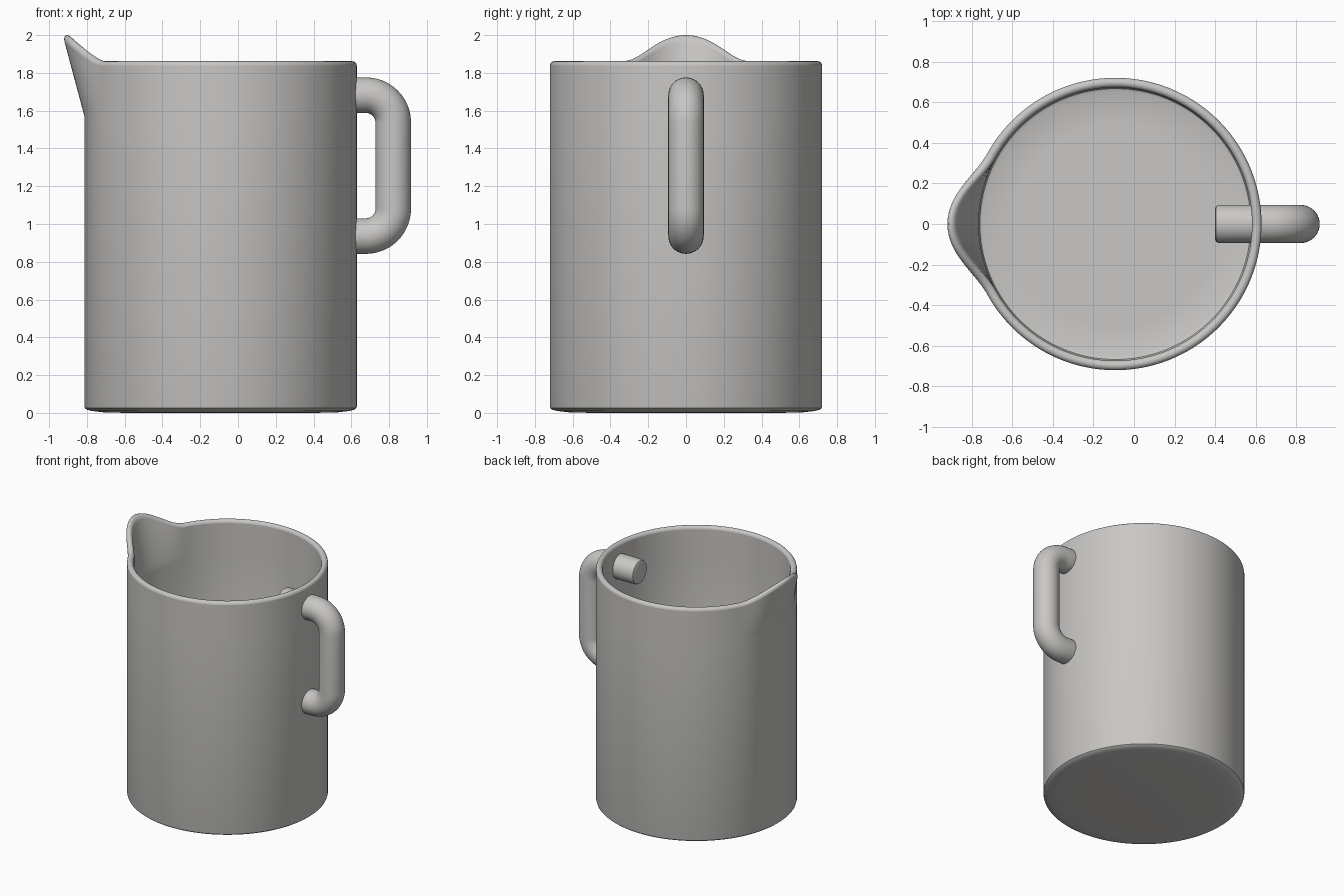
import bpy, bmesh
from math import pi, cos, sin, atan2, radians

if "Cube" in bpy.data.objects:
    bpy.data.objects.remove(bpy.data.objects["Cube"])

grey = bpy.data.materials.new("light_grey")
grey.diffuse_color = (0.58, 0.57, 0.555, 1)
grey.use_nodes = True
grey.node_tree.nodes["Principled BSDF"].inputs["Base Color"].default_value = grey.diffuse_color


def loft(name, rings):
    """Join closed rings of equal size into a capped, smooth-shaded solid."""
    bm = bmesh.new()
    loops = [[bm.verts.new(p) for p in ring] for ring in rings]
    n = len(loops[0])
    for a, b in zip(loops, loops[1:]):
        for i in range(n):
            j = (i + 1) % n
            bm.faces.new((a[i], a[j], b[j], b[i]))
    bm.faces.new(loops[0])
    bm.faces.new(loops[-1])
    bmesh.ops.recalc_face_normals(bm, faces=bm.faces)
    mesh = bpy.data.meshes.new(name)
    bm.to_mesh(mesh)
    bm.free()
    mesh.materials.append(grey)
    obj = bpy.data.objects.new(name, mesh)
    bpy.context.collection.objects.link(obj)
    bpy.ops.object.select_all(action='DESELECT')
    obj.select_set(True)
    bpy.context.view_layer.objects.active = obj
    bpy.ops.object.shade_smooth_by_angle(angle=radians(35))
    return obj


# Jug body: a turned profile whose upper wall is pulled out into a spout at -x
CX, R, RI, TOP = -0.092, 0.721, 0.674, 1.862
SPOUT_Z, SPOUT_ANGLE, SEG = 1.57, radians(29), 192


def body_point(r, z, k):
    a = 2 * pi * k / SEG
    phi = abs(atan2(sin(a - pi), cos(a - pi)))
    if z > SPOUT_Z and phi < SPOUT_ANGLE:
        w = 0.5 * (1 + cos(pi * phi / SPOUT_ANGLE))
        t = (z - SPOUT_Z) / (TOP - SPOUT_Z)
        r += 0.115 * w * t
        z += 0.138 * w * t
    return (CX + r * cos(a), r * sin(a), z)


wall_z = [SPOUT_Z + 0.27 * i / 8 for i in range(9)]
mid, lip = (R + RI) / 2, (R - RI) / 2
profile = [(0.5, 0), (0.62, 0.003), (0.68, 0.01), (0.708, 0.017), (0.718, 0.025), (R, 0.036)]
profile += [(R, z) for z in wall_z]
profile += [(mid + lip * cos(pi * i / 8), TOP - lip + lip * sin(pi * i / 8)) for i in range(9)]
profile += [(RI, z) for z in reversed(wall_z)]
profile += [(RI, 0.07), (RI - 0.006, 0.056), (RI - 0.02, 0.05), (0.5, 0.05)]
loft("jug_body", [[body_point(r, z, k) for k in range(SEG)] for r, z in profile])

# Handle: round bar bent into a D, with both ends running through the wall
TUBE, BEND, X_IN, X_OUT, Z_LOW, Z_HIGH = 0.094, 0.145, 0.40, 0.822, 0.936, 1.682
path = []  # (x, z, direction angle, tube radius)
end = [(0, TUBE - 0.018), (0.005, TUBE - 0.006), (0.018, TUBE)]
path += [(X_IN + d, Z_HIGH, 0, r) for d, r in end]
for zc, start in ((Z_HIGH - BEND, pi / 2), (Z_LOW + BEND, 0)):
    for i in range(13):
        a = start - pi / 2 * i / 12
        path.append((X_OUT - BEND + BEND * cos(a), zc + BEND * sin(a), a - pi / 2, TUBE))
path += [(X_IN + d, Z_LOW, -pi, r) for d, r in reversed(end)]


def tube_ring(x, z, a, r, n=40):
    ring = []
    for k in range(n):
        u, v = r * cos(2 * pi * k / n), r * sin(2 * pi * k / n)
        ring.append((x - u * sin(a), v, z + u * cos(a)))
    return ring


loft("handle", [tube_ring(*p) for p in path])
